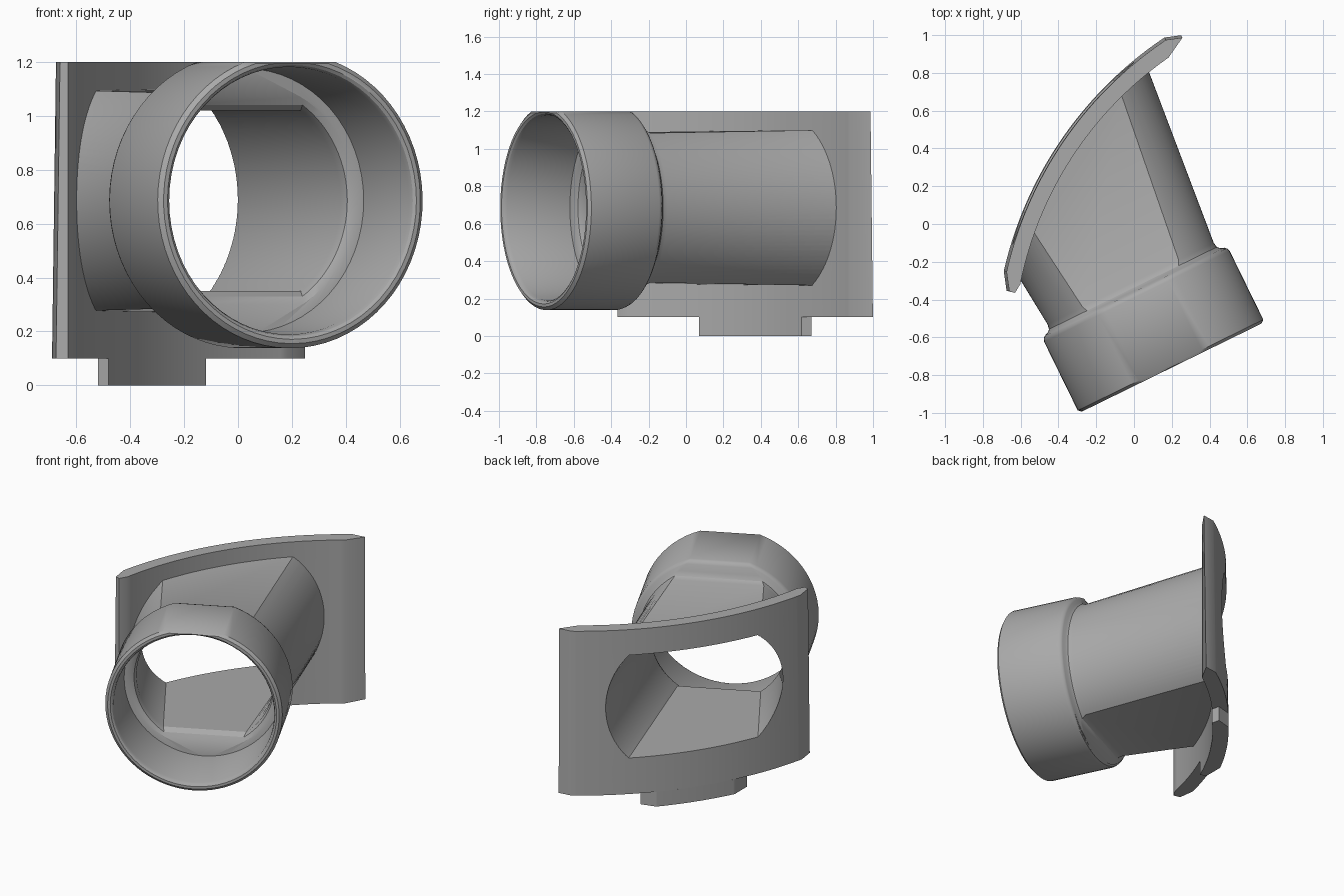
import bpy, bmesh
from math import sin, cos, asin, pi, radians
from mathutils import Vector

cube = bpy.data.objects.get("Cube")
if cube:
    bpy.data.objects.remove(cube)

grey = bpy.data.materials.new("plain_grey")
grey.use_nodes = True
grey.diffuse_color = (0.4, 0.4, 0.4, 1)
grey.node_tree.nodes["Principled BSDF"].inputs["Base Color"].default_value = (0.4, 0.4, 0.4, 1)

# Frame of the slanted pipe, and centre of the curved saddle
MOUTH = Vector((0.2, -0.76, 0.685))
SIDE = Vector((0.898, 0.44, 0))
AXIS = Vector((-0.44, 0.898, 0))
ARC_X, ARC_Y = 1.29, -0.70
ARC_STEPS = 48


def loft(name, rings):
    """Capped solid through equally sized rings of points."""
    bm = bmesh.new()
    loops = [[bm.verts.new(p) for p in ring] for ring in rings]
    n = len(loops[0])
    for a, b in zip(loops, loops[1:]):
        for i in range(n):
            j = (i + 1) % n
            bm.faces.new((a[i], a[j], b[j], b[i]))
    bm.faces.new(loops[0][::-1])
    bm.faces.new(loops[-1])
    bmesh.ops.recalc_face_normals(bm, faces=bm.faces)
    mesh = bpy.data.meshes.new(name)
    bm.to_mesh(mesh)
    bm.free()
    obj = bpy.data.objects.new(name, mesh)
    bpy.context.collection.objects.link(obj)
    mesh.materials.append(grey)
    return obj


def pipe_ring(t, r, top=9, bottom=9, n=32):
    """Circle across the pipe, cut flat at the given heights."""
    a = asin(min(top / r, 0.9999))
    b = asin(min(bottom / r, 0.9999))
    angles = [-b + (a + b) * i / n for i in range(n + 1)]
    angles += [pi - q for q in reversed(angles)]
    return [MOUTH + AXIS * t + SIDE * (r * cos(q)) + Vector((0, 0, r * sin(q)))
            for q in angles]


def polar(r, degrees, z):
    q = radians(degrees)
    return Vector((ARC_X + r * cos(q), ARC_Y + r * sin(q), z))


def arc(r, start, end, z):
    return [polar(r, start + (end - start) * i / ARC_STEPS, z)
            for i in range(ARC_STEPS + 1)]


def boolean(obj, cutter, operation):
    mod = obj.modifiers.new(operation.lower(), "BOOLEAN")
    mod.operation = operation
    mod.solver = "EXACT"
    mod.object = cutter
    bpy.context.view_layer.objects.active = obj
    bpy.ops.object.modifier_apply(modifier=mod.name)
    bpy.data.objects.remove(cutter)


def smooth(obj):
    bpy.ops.object.select_all(action="DESELECT")
    obj.select_set(True)
    bpy.context.view_layer.objects.active = obj
    bpy.ops.object.shade_smooth_by_angle(angle=radians(30))


# Curved saddle plate with bevelled ends and a slight draft
def plate_ring(z, outer):
    return (arc(outer, 167.2, 123.8, z) + [polar(outer - 0.037, 121.5, z)]
            + arc(1.93, 125, 168.6, z)
            + [polar(1.949, 170.1, z), polar(outer - 0.035, 170, z)])


fitting = loft("pipe_saddle", [plate_ring(0.1, 2.03), plate_ring(1.2, 2.015)])

# Socket and flared neck, trimmed to the curve of the plate
neck = loft("neck", [
    pipe_ring(0, 0.53, 0.508),
    pipe_ring(0.015, 0.547, 0.515),
    pipe_ring(0.42, 0.547, 0.515),
    pipe_ring(0.438, 0.54, 0.508),
    pipe_ring(0.447, 0.53, 0.49, 0.5),
    pipe_ring(0.455, 0.508, 0.445, 0.445),
    pipe_ring(0.468, 0.495, 0.415, 0.415),
    pipe_ring(0.495, 0.49, 0.4, 0.4),
    pipe_ring(2, 0.631, 0.424, 0.424)])
trim = loft("trim", [[polar(1.98, d * 1.5, z) for d in range(240)] for z in (-1, 2)])
boolean(neck, trim, "INTERSECT")
boolean(fitting, neck, "UNION")

# Bore: wide socket, rounded ledge, then a flat-sided flaring passage
bore = loft("bore", [
    pipe_ring(-0.05, 0.52),
    pipe_ring(0, 0.514),
    pipe_ring(0.008, 0.503),
    pipe_ring(0.025, 0.496),
    pipe_ring(0.395, 0.49),
    pipe_ring(0.4, 0.455, 0.385, 0.385),
    pipe_ring(0.415, 0.432, 0.355, 0.355),
    pipe_ring(0.45, 0.422, 0.335, 0.335),
    pipe_ring(2.2, 0.597, 0.35, 0.35)])
boolean(fitting, bore, "DIFFERENCE")
smooth(fitting)


# Locating tab under the plate
def tab_ring(z):
    return (arc(2.03, 153, 138.5, z) + [polar(1.975, 136, z)]
            + arc(1.93, 136.9, 156.5, z) + [polar(1.975, 156.3, z)])


tab = loft("locating_tab", [tab_ring(0), tab_ring(0.1)])
smooth(tab)
